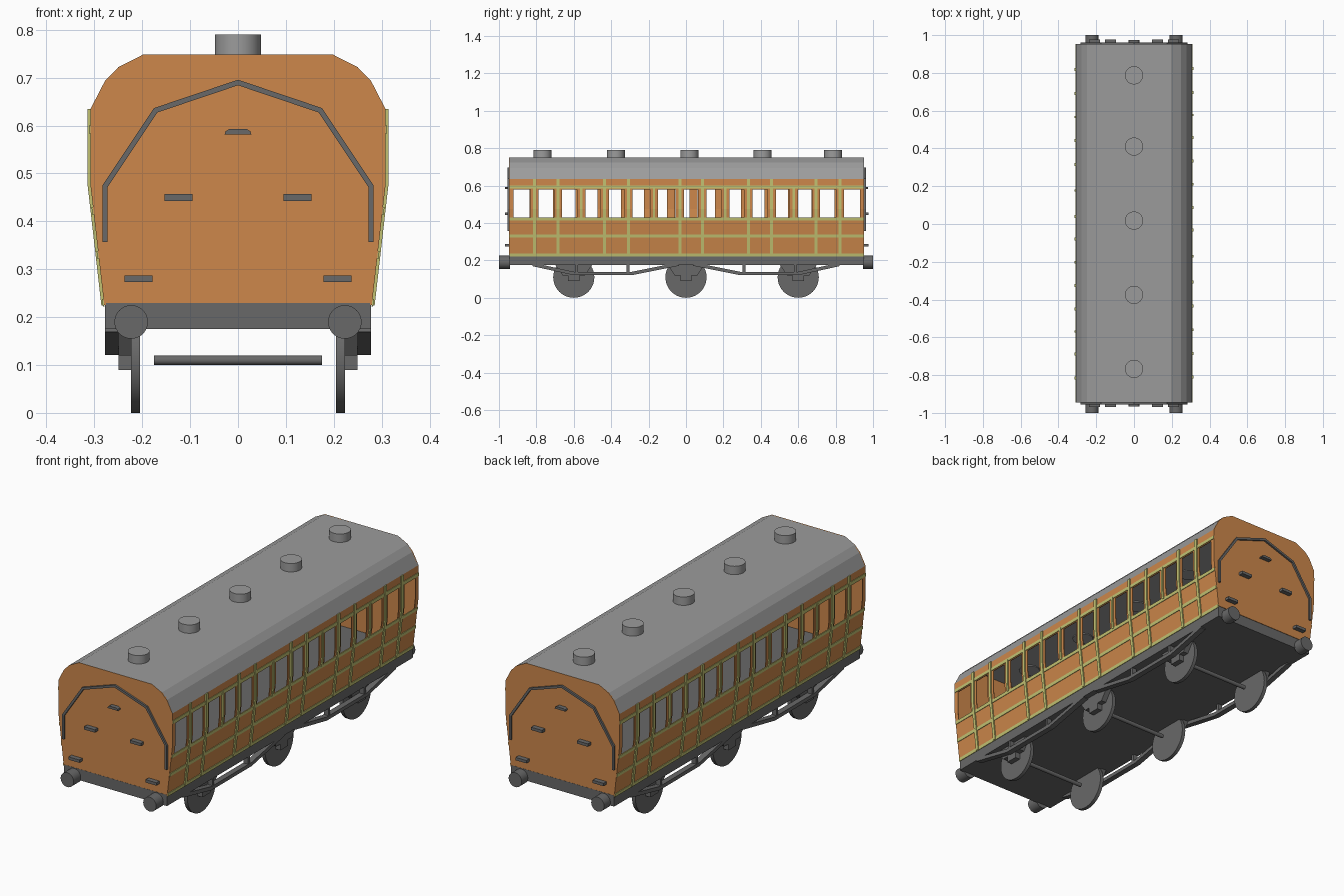
import bpy, bmesh, math
from mathutils import Vector

if "Cube" in bpy.data.objects:
    bpy.data.objects.remove(bpy.data.objects["Cube"])

Y0, Y1 = -0.945, 0.952           # body ends
YC = (Y0 + Y1) / 2


def material(name, rgb):
    m = bpy.data.materials.new(name)
    m.diffuse_color = (*rgb, 1)
    m.use_nodes = True
    m.node_tree.nodes["Principled BSDF"].inputs["Base Color"].default_value = m.diffuse_color
    return m


TEAK = material("teak_orange", (0.61, 0.245, 0.07))
LINING = material("lining_yellow_green", (0.54, 0.54, 0.17))
ROOF = material("roof_grey", (0.33, 0.33, 0.33))
IRON = material("iron_grey", (0.14, 0.14, 0.14))


def finish(name, bm, mat, thickness=0, offset=-1):
    me = bpy.data.meshes.new(name)
    bm.to_mesh(me)
    bm.free()
    me.materials.append(mat)
    ob = bpy.data.objects.new(name, me)
    bpy.context.collection.objects.link(ob)
    if thickness:
        s = ob.modifiers.new("thickness", 'SOLIDIFY')
        s.thickness, s.offset = thickness, offset
    return ob


def prism(bm, pts, axis, a, b):
    """Extrude a 2D outline along x (pts are y,z) or y (pts are x,z)."""
    def co(p, t):
        return (t, p[0], p[1]) if axis == 'x' else (p[0], t, p[1])
    lo = [bm.verts.new(co(p, a)) for p in pts]
    hi = [bm.verts.new(co(p, b)) for p in pts]
    n = len(pts)
    fs = [bm.faces.new(lo), bm.faces.new(hi[::-1])]
    fs += [bm.faces.new((lo[i], hi[i], hi[(i + 1) % n], lo[(i + 1) % n])) for i in range(n)]
    bmesh.ops.recalc_face_normals(bm, faces=fs)


def rect(a0, a1, b0, b1):
    return [(a0, b0), (a1, b0), (a1, b1), (a0, b1)]


def circle(cx, cz, r, n=32):
    return [(cx + r * math.cos(2 * math.pi * i / n), cz + r * math.sin(2 * math.pi * i / n)) for i in range(n)]


def ribbon(path, w):
    """Outline of an open path with constant width and mitred corners."""
    ps = [Vector(p) for p in path]
    left, right = [], []
    for i, p in enumerate(ps):
        d0 = (p - ps[i - 1]).normalized() if i else (ps[1] - p).normalized()
        d1 = (ps[i + 1] - p).normalized() if i < len(ps) - 1 else d0
        t = (d0 + d1).normalized()
        nrm = Vector((-t.y, t.x))
        k = w / 2 / max(0.3, t.dot(d0))
        left.append(tuple(p + nrm * k))
        right.append(tuple(p - nrm * k))
    return left, right


def beam(bm, path, w, axis, a, b):
    left, right = ribbon(path, w)
    for i in range(len(path) - 1):
        prism(bm, [left[i], left[i + 1], right[i + 1], right[i]], axis, a, b)


# Side walls, with window bays left open; second side is the first turned round
def side_x(z):
    return 0.308 if z >= 0.475 else 0.28 + 0.028 * (z - 0.23) / 0.245


def patch(bm, y0, y1, z0, z1, side):
    zs = [z0] + ([0.475] if z0 < 0.475 < z1 else []) + [z1]
    rows = []
    for z in zs:
        ys = [(side_x(z), y0), (side_x(z), y1)]
        rows.append([bm.verts.new((x, y, z) if side > 0 else (-x, 2 * YC - y, z)) for x, y in ys])
    for a, b in zip(rows, rows[1:]):
        bm.faces.new((a[0], a[1], b[1], b[0]))


doors = [-0.81, -0.685, -0.435, -0.308, -0.033, 0.087, 0.333, 0.458, 0.695, 0.823]
mids = [(doors[i] + doors[i + 1]) / 2 for i in (1, 3, 5, 7)]
bays = sorted([Y0, Y1] + doors + mids)
for side, label in ((1, "right"), (-1, "left")):
    bm = bmesh.new()
    patch(bm, Y0, Y1, 0.225, 0.428, side)
    patch(bm, Y0, Y1, 0.58, 0.635, side)
    edges = [Y0]
    for a, b in zip(bays, bays[1:]):
        edges += [a + 0.022, b - 0.022]
    edges.append(Y1)
    for a, b in zip(edges[::2], edges[1::2]):
        patch(bm, a, b, 0.428, 0.58, side)
    bmesh.ops.remove_doubles(bm, verts=bm.verts, dist=1e-5)
    finish(label + "_side_wall", bm, TEAK, 0.004)
    # Raised beading lines
    bm = bmesh.new()
    for z in (0.23, 0.33, 0.422, 0.592):
        patch(bm, Y0, Y1, z - 0.008, z + 0.008, side)
    finish(label + "_waist_beading", bm, LINING, 0.003, 1)
    bm = bmesh.new()
    for y in doors:
        patch(bm, y - 0.008, y + 0.008, 0.225, 0.635, side)
    for y in mids:
        patch(bm, y - 0.006, y + 0.006, 0.425, 0.592, side)
    finish(label + "_door_beading", bm, LINING, 0.006, 1)

# Roof shell and end walls
arc = [(0.308, 0.635), (0.278, 0.693), (0.25, 0.722), (0.197, 0.749)]
roof_line = arc + [(-x, z) for x, z in reversed(arc)]
bm = bmesh.new()
rows = [[bm.verts.new((x, y, z)) for y in (Y0, Y1)] for x, z in roof_line]
for a, b in zip(rows, rows[1:]):
    bm.faces.new((a[0], a[1], b[1], b[0]))
finish("roof", bm, ROOF, 0.005)
end_outline = [(-0.28, 0.23), (0.28, 0.23), (0.308, 0.475)] + roof_line + [(-0.308, 0.475)]
rail = [(0.278, 0.357), (0.278, 0.473), (0.172, 0.632), (0, 0.69)]
rail += [(-x, z) for x, z in reversed(rail[:-1])]
for name, y, s in (("front", Y0, -1), ("back", Y1, 1)):
    bm = bmesh.new()
    prism(bm, end_outline, 'y', y + s * 0.001, y - s * 0.005)
    finish(name + "_end_wall", bm, TEAK)
    bm = bmesh.new()
    beam(bm, rail, 0.011, 'y', y, y + s * 0.01)
    finish(name + "_handrail", bm, IRON)
    bm = bmesh.new()
    for sx in (-1, 1):
        for x, z in ((0.124, 0.45), (0.208, 0.28)):
            prism(bm, rect(sx * x - 0.029, sx * x + 0.029, z - 0.007, z + 0.007), 'y', y, y + s * 0.024)
    prism(bm, [(-0.028, 0.581), (0.028, 0.581), (0.026, 0.588), (0.018, 0.593),
               (-0.018, 0.593), (-0.026, 0.588)], 'y', y, y + s * 0.022)
    finish(name + "_lamp_brackets", bm, IRON)
    # Buffers
    bm = bmesh.new()
    for sx in (-1, 1):
        prism(bm, circle(sx * 0.223, 0.19, 0.035), 'y', y - s * 0.005, s * 1.0)
    finish(name + "_buffers", bm, IRON)

# Roof ventilators
for i, y in enumerate((-0.767, -0.375, 0.018, 0.41, 0.787)):
    bpy.ops.mesh.primitive_cylinder_add(vertices=32, radius=0.048, depth=0.05, location=(0, y, 0.765))
    vent = bpy.context.object
    vent.name = f"roof_vent_{i + 1}"
    vent.data.materials.append(ROOF)

# Underframe
bm = bmesh.new()
prism(bm, rect(-0.278, 0.278, 0.175, 0.229), 'y', Y0, Y1)
finish("underframe", bm, IRON)

# Wheels, axles and axle guards
wheels, axles, guards = bmesh.new(), bmesh.new(), bmesh.new()
for y in (-0.6, 0, 0.6):
    prism(axles, circle(y, 0.11, 0.01, 16), 'x', -0.175, 0.175)
    for s in (-1, 1):
        prism(wheels, circle(y, 0.11, 0.11, 40), 'x', s * 0.205, s * 0.223)
        prism(guards, [(y - 0.1, 0.178), (y - 0.06, 0.12), (y - 0.03, 0.12), (y - 0.03, 0.09),
                       (y + 0.03, 0.09), (y + 0.03, 0.12), (y + 0.06, 0.12), (y + 0.1, 0.178)],
              'x', s * 0.222, s * 0.25)
finish("wheels", wheels, IRON)
finish("axles", axles, IRON)
finish("axle_guards", guards, IRON)

# Side trusses with posts
bm = bmesh.new()
for s in (-1, 1):
    for e in (-1, 1):
        beam(bm, [(e * y, z) for y, z in ((0.82, 0.178), (0.6, 0.13), (0.29, 0.13), (0.04, 0.18))],
             0.018, 'x', s * 0.25, s * 0.278)
        for y in (0.31, 0.585):
            prism(bm, rect(e * y - 0.007, e * y + 0.007, 0.13, 0.178), 'x', s * 0.252, s * 0.276)
finish("side_trusses", bm, IRON)

# Smooth the round parts, keep edges sharp
bpy.ops.object.select_all(action='DESELECT')
for ob in bpy.data.objects:
    if any(k in ob.name for k in ("wheels", "axles", "buffers", "vent")):
        ob.select_set(True)
        bpy.context.view_layer.objects.active = ob
bpy.ops.object.shade_smooth_by_angle(angle=math.radians(30))
